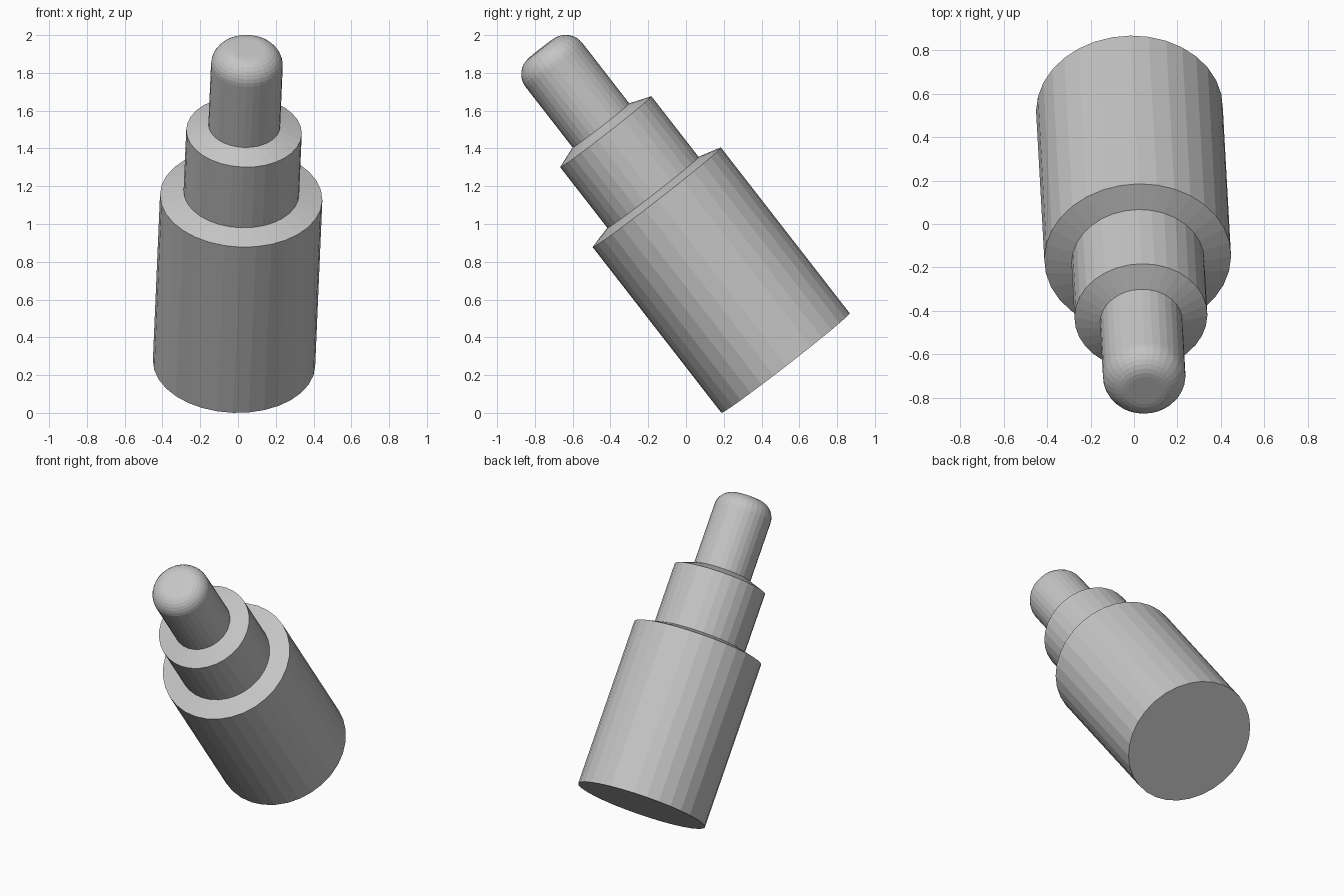
import bpy, bmesh, math
from mathutils import Vector, Matrix

if "Cube" in bpy.data.objects:
    bpy.data.objects.remove(bpy.data.objects["Cube"])

SIDES = 32
BASE = Vector((-0.021, 0.527, 0.264))
AXIS = Vector((0.034, -0.613, 0.789)).normalized()
TILT = Matrix.Translation(BASE) @ Vector((0, 0, 1)).rotation_difference(AXIS).to_matrix().to_4x4()

grey = bpy.data.materials.new("light_grey")
grey.diffuse_color = (0.56, 0.56, 0.56, 1)
grey.use_nodes = True
grey.node_tree.nodes["Principled BSDF"].inputs["Base Color"].default_value = grey.diffuse_color


def lathe(name, profile):
    """Closed solid of revolution from (radius, height) points, tilted along AXIS."""
    bm = bmesh.new()
    rings = []
    for r, h in profile:
        rings.append([bm.verts.new((r * math.cos(2 * math.pi * i / SIDES),
                                    r * math.sin(2 * math.pi * i / SIDES), h))
                      for i in range(SIDES)])
    for a, b in zip(rings, rings[1:]):
        for i in range(SIDES):
            j = (i + 1) % SIDES
            bm.faces.new((a[i], a[j], b[j], b[i]))
    bm.faces.new(rings[0][::-1])
    bm.faces.new(rings[-1])
    mesh = bpy.data.meshes.new(name)
    bm.to_mesh(mesh)
    bm.free()
    mesh.materials.append(grey)
    obj = bpy.data.objects.new(name, mesh)
    obj.matrix_world = TILT
    bpy.context.collection.objects.link(obj)
    return obj


# wide barrel with a shallow conical shoulder
lathe("barrel", [(0.43, 0), (0.43, 1.112), (0.306, 1.145)])

# narrower collar with the same kind of shoulder
lathe("collar", [(0.306, 1.10), (0.306, 1.552), (0.19, 1.594)])

# thin tip with a rounded rim and a small flat end
FILLET, R, TOP = 0.11, 0.19, 2.11
STEPS = 8
rim = [(R - FILLET + FILLET * math.cos(t), TOP - FILLET + FILLET * math.sin(t))
       for t in (math.pi / 2 * k / STEPS for k in range(STEPS + 1))]
lathe("tip", [(R, 1.54)] + rim)
